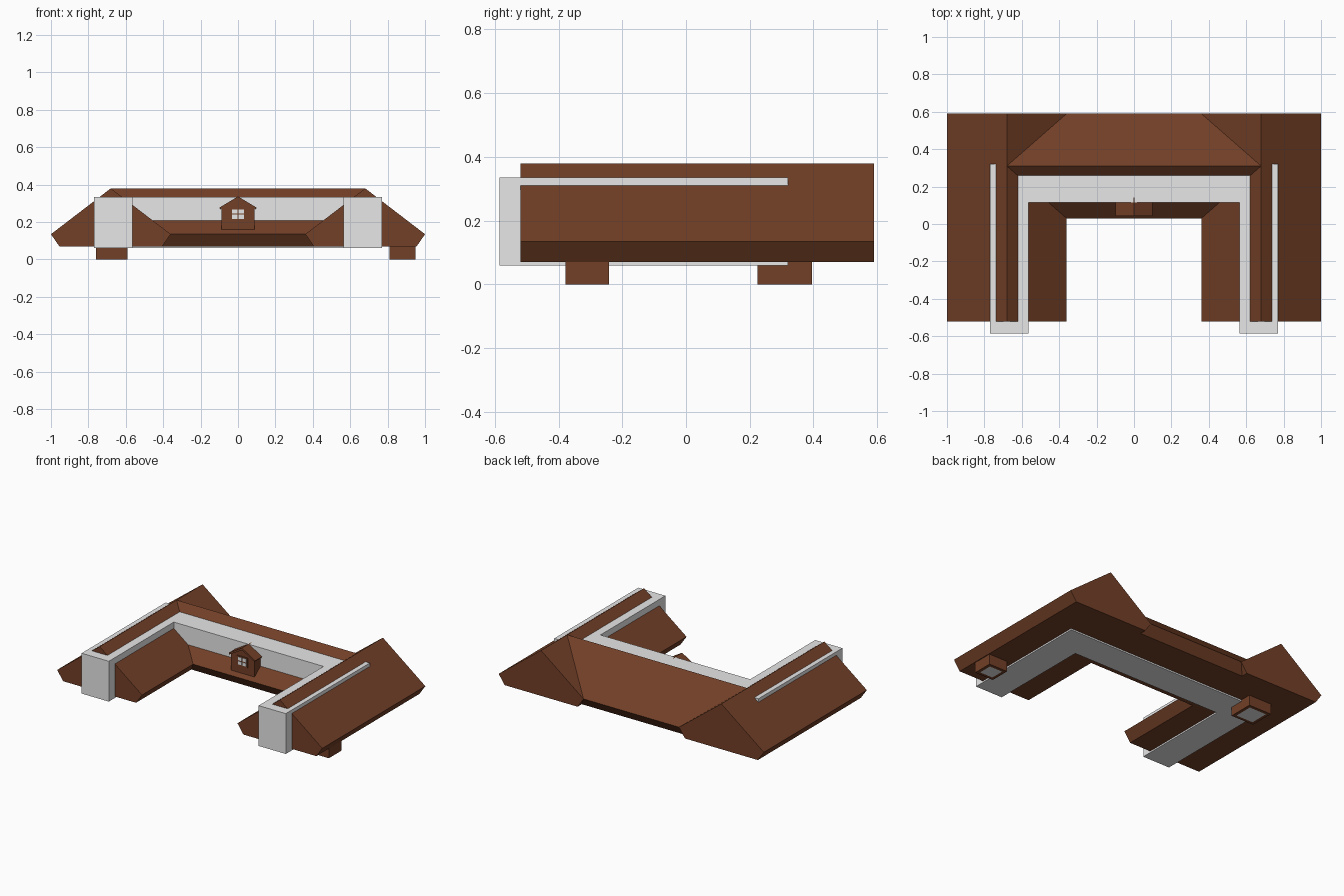
import bpy, bmesh
from mathutils import Vector

if "Cube" in bpy.data.objects:
    bpy.data.objects.remove(bpy.data.objects["Cube"])


def material(name, rgb):
    m = bpy.data.materials.new(name)
    m.diffuse_color = (*rgb, 1)
    m.use_nodes = True
    m.node_tree.nodes["Principled BSDF"].inputs["Base Color"].default_value = m.diffuse_color
    return m


BROWN = material("brown", (0.17, 0.05, 0.02))
WHITE = material("off white", (0.8, 0.8, 0.8))


def prism(name, profile, direction, mats):
    """Extrude a flat polygon along a direction vector into a closed solid."""
    bm = bmesh.new()
    face = bm.faces.new([bm.verts.new(p) for p in profile])
    new = bmesh.ops.extrude_face_region(bm, geom=[face])["geom"]
    verts = [g for g in new if isinstance(g, bmesh.types.BMVert)]
    bmesh.ops.translate(bm, verts=verts, vec=Vector(direction))
    bmesh.ops.recalc_face_normals(bm, faces=bm.faces)
    return finish(name, bm, mats)


def finish(name, bm, mats):
    me = bpy.data.meshes.new(name)
    bm.to_mesh(me)
    bm.free()
    for m in mats:
        me.materials.append(m)
    ob = bpy.data.objects.new(name, me)
    bpy.context.collection.objects.link(ob)
    return ob


def box(lo, hi):
    bm = bmesh.new()
    bmesh.ops.create_cube(bm, size=1)
    for v in bm.verts:
        v.co = [(a + b) / 2 + c * (b - a) for a, b, c in zip(lo, hi, v.co)]
    return bm


def roof_profile(half):
    """Gable with eaves that tuck back under to a flat base."""
    return [(-half, 0.135), (0, 0.38), (half, 0.135),
            (half - 0.045, 0.07), (-half + 0.045, 0.07)]


# Two gabled side wings
for side, s in (("left", -1), ("right", 1)):
    prism(side + "_wing_roof",
          [(s * 0.68 + u, -0.52, z) for u, z in roof_profile(0.32)],
          (0, 1.11, 0), [BROWN])

# Cross roof joining the wings at the back
prism("rear_roof", [(-0.675, 0.31 + u, z) for u, z in roof_profile(0.28)],
      (1.35, 0, 0), [BROWN])

# U-shaped white wall block poking through the roofs
right_half = [(0.565, 0.115), (0.565, -0.585), (0.77, -0.585), (0.77, 0.32)]
outline = right_half + [(-x, y) for x, y in reversed(right_half)]
prism("wall_block", [(x, y, 0.06) for x, y in outline], (0, 0, 0.275), [WHITE])

# Dormer with an overhanging gable roof
prism("dormer_wall", [(-0.088, 0.05, 0.16), (0.088, 0.05, 0.16),
                      (0.088, 0.05, 0.28), (0, 0.05, 0.325),
                      (-0.088, 0.05, 0.28)], (0, 0.10, 0), [BROWN])
prism("dormer_roof", [(-0.1, 0.042, 0.277), (0, 0.042, 0.337),
                      (0.1, 0.042, 0.277), (0.095, 0.042, 0.268),
                      (0, 0.042, 0.322), (-0.095, 0.042, 0.268)],
      (0, 0.10, 0), [BROWN])

# Dormer window: brown frame plate and four white panes
finish("window_frame", box((-0.04, 0.045, 0.208), (0.04, 0.051, 0.276)), [BROWN])
for x in (-0.017, 0.017):
    for z in (0.228, 0.257):
        finish("window_pane", box((x - 0.014, 0.043, z - 0.011),
                                  (x + 0.014, 0.046, z + 0.011)), [WHITE])

# Square feet with a pale inset panel underneath
for name, x, y, hx, hy in (("front_foot", 0.88, -0.31, 0.07, 0.068),
                           ("rear_foot", -0.675, 0.31, 0.085, 0.085)):
    bm = box((x - hx, y - hy, 0), (x + hx, y + hy, 0.12))
    bm.normal_update()
    base = [f for f in bm.faces if f.normal.z < -0.9]
    bmesh.ops.inset_region(bm, faces=base, thickness=0.03)
    base[0].material_index = 1
    finish(name, bm, [BROWN, WHITE])
